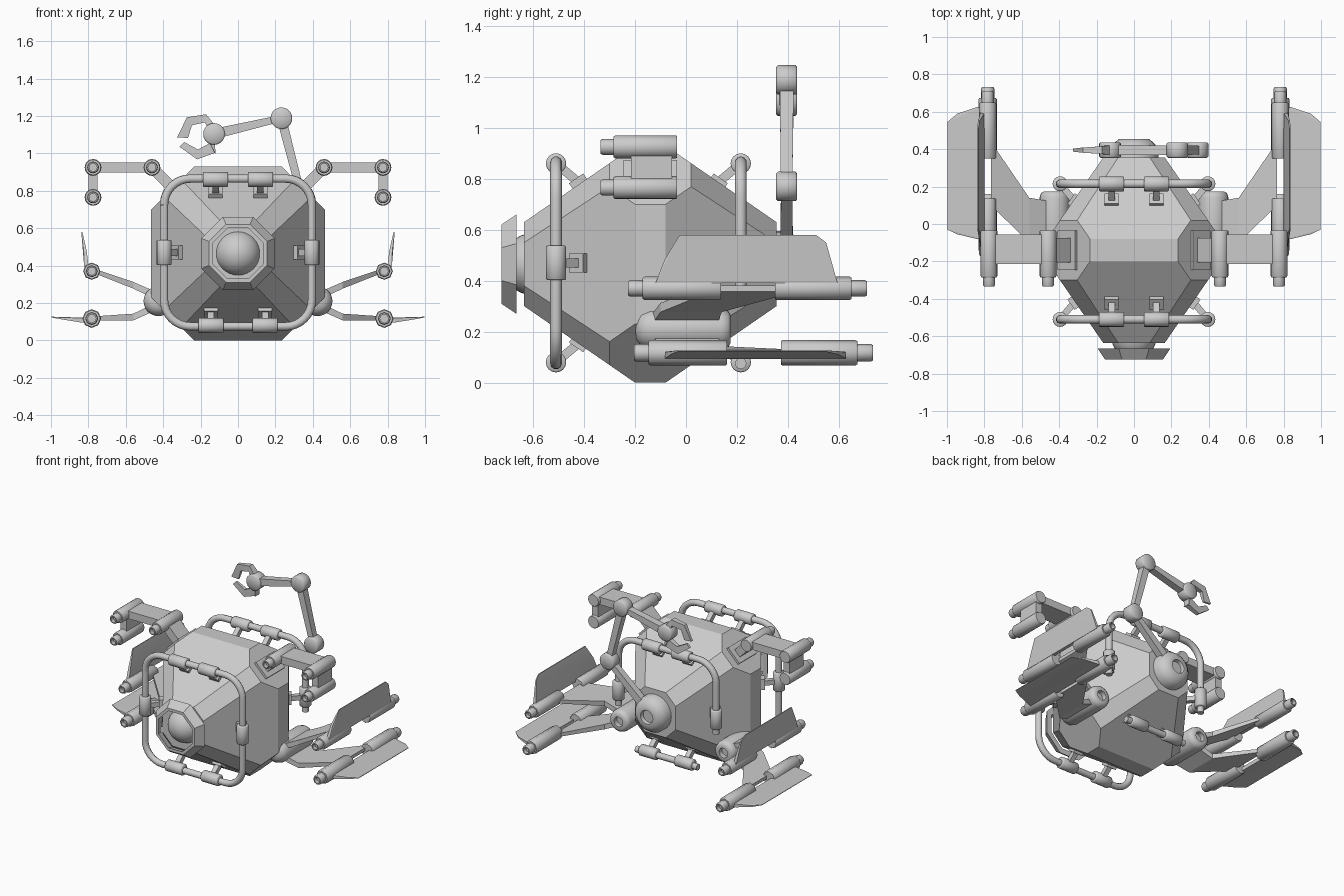
import bpy, bmesh, math
from mathutils import Vector

if "Cube" in bpy.data.objects:
    bpy.data.objects.remove(bpy.data.objects["Cube"])

grey = bpy.data.materials.new("light_grey")
grey.diffuse_color = (0.6, 0.6, 0.6, 1)
grey.use_nodes = True
grey.node_tree.nodes["Principled BSDF"].inputs["Base Color"].default_value = grey.diffuse_color
CZ = 0.465                                   # height of the hull centre


def finish(name, mesh, angle=50):
    mesh.materials.clear()
    mesh.materials.append(grey)
    mesh.shade_smooth()
    mesh.set_sharp_from_angle(angle=math.radians(angle))
    ob = bpy.data.objects.new(name, mesh)
    bpy.context.collection.objects.link(ob)
    return ob


def from_bm(name, bm, angle=50):
    bmesh.ops.recalc_face_normals(bm, faces=bm.faces)
    mesh = bpy.data.meshes.new(name)
    bm.to_mesh(mesh)
    bm.free()
    return finish(name, mesh, angle)


def solid(name, points):
    """Flat-faced convex solid around a set of points."""
    bm = bmesh.new()
    for p in points:
        bm.verts.new(p)
    bmesh.ops.convex_hull(bm, input=bm.verts)
    bmesh.ops.dissolve_limit(bm, angle_limit=0.02, verts=bm.verts, edges=bm.edges)
    return from_bm(name, bm, 5)


def link(name, p, q, w, h, w2=None, h2=None):
    """Tapered bar from p to q; w is measured along y where possible."""
    p, q = Vector(p), Vector(q)
    d = (q - p).normalized()
    side = Vector((0, 1, 0)) - d * d.y
    side.normalize()
    up = d.cross(side)
    pts = []
    for c, a, b in ((p, w, h), (q, w2 or w, h2 or h)):
        pts += [c + side * a / 2 * i + up * b / 2 * j for i in (-1, 1) for j in (-1, 1)]
    return solid(name, pts)


def lathe(name, origin, axis, profile, n=16, phase=0.0, angle=50, closed=False):
    """Revolve (distance, radius) points around an axis through origin."""
    quat = Vector(axis).to_track_quat('Z', 'Y')
    o = Vector(origin)
    bm = bmesh.new()
    rings = []
    for t, r in profile:
        rings.append([bm.verts.new(o + quat @ Vector((
            r * math.cos(phase + 2 * math.pi * i / n),
            r * math.sin(phase + 2 * math.pi * i / n), t))) for i in range(n)])
    pairs = list(zip(rings, rings[1:]))
    if closed:
        pairs.append((rings[-1], rings[0]))
    for a, b in pairs:
        for i in range(n):
            j = (i + 1) % n
            bm.faces.new((a[i], a[j], b[j], b[i]))
    bmesh.ops.remove_doubles(bm, verts=bm.verts, dist=1e-5)
    return from_bm(name, bm, angle)


def drum(name, c, axis, length, r, n=20):
    h, b = length / 2, r * 0.12
    return lathe(name, c, axis, [(-h, 0), (-h, r - b), (-h + b, r), (h - b, r), (h, r - b), (h, 0)], n)


def nozzle_tube(name, x, z, tip, shoulder, end, r, n):
    """Cylinder along y with a narrower hollow nozzle at the tip."""
    s = 1 if end > tip else -1
    L, k = abs(end - tip), abs(shoulder - tip)
    return lathe(name, (x, tip, z), (0, s, 0), [
        (.03, 0), (.03, r * .45), (0, r * .45), (0, r * .6), (.008, r * .7), (k, r * .7),
        (k, r * .9), (k + .008, r), (L - .005, r), (L, r * .93), (L, 0)], n)


def tube(name, pts, r):
    cu = bpy.data.curves.new(name, 'CURVE')
    cu.dimensions = '3D'
    cu.bevel_depth, cu.bevel_resolution, cu.use_fill_caps = r, 3, True
    sp = cu.splines.new('POLY')
    sp.points.add(len(pts) - 1)
    for p, co in zip(sp.points, pts):
        p.co = (*co, 1)
    tmp = bpy.data.objects.new(name + "_path", cu)
    bpy.context.collection.objects.link(tmp)
    mesh = bpy.data.meshes.new_from_object(tmp.evaluated_get(bpy.context.evaluated_depsgraph_get()))
    bpy.data.objects.remove(tmp)
    return finish(name, mesh)


# Faceted hull: bevelled double pyramid, symmetric about y = -0.14
hull_pts = []
for dy, a, b in ((.495, .165, .085), (.16, .396, .304), (.06, .465, .235)):
    for s in (-1, 1):
        for i in (-1, 1):
            for j in (-1, 1):
                hull_pts += [(i * a, -.14 + s * dy, CZ + j * b), (i * b, -.14 + s * dy, CZ + j * a)]
solid("hull", hull_pts)

# Front lens with octagonal bezel on thin posts
k = 1 / math.cos(math.pi / 8)
lathe("lens_bezel", (0, 0, CZ), (0, 1, 0),
      [(-.665, .195 * k), (-.725, .155 * k), (-.725, .135 * k), (-.665, .155 * k)],
      8, math.pi / 8, 20, True)
lathe("lens", (0, -.6, CZ), (0, 1, 0),
      [(-.122 * math.cos(math.pi * i / 16), .122 * math.sin(math.pi * i / 16)) for i in range(17)], 32)
for i in range(8):
    a = math.pi / 8 + i * math.pi / 4
    x, z = .155 * math.cos(a), CZ + .155 * math.sin(a)
    link("bezel_post", (x, -.62, z), (x, -.68, z), .012, .012)

# Rounded tube guards with sleeves and clamps
FZ, H, R = .47, .395, .14


def guard_corner(y, sx, sz):
    return [(sx * (H - R + R * math.cos(t)), y, FZ + sz * (H - R + R * math.sin(t)))
            for t in [math.pi / 2 * i / 8 for i in range(9)]]


def guard_sleeve(y, x, z, inward, d):
    along = (0, 0, 1) if inward[0] else (1, 0, 0)
    drum("guard_sleeve", (x, y, z), along, .135, .04, 16)
    p = Vector((x, y, z))
    to_body = Vector((inward[0] * .075, d * .09, inward[1] * .075))
    link("clamp_post", p, p + to_body, .035, .035)
    n = Vector((inward[0], 0, inward[1])) * .82 + Vector((0, d * .57, 0))
    t, u = Vector(along), n.cross(Vector(along))
    c = p + to_body
    solid("clamp_foot", [c + t * .037 * i + u * .034 * j + n * m
                         for i in (-1, 1) for j in (-1, 1) for m in (-.02, .02)])


for y, d in ((-.51, 1), (.215, -1)):
    top = guard_corner(y, -1, 1) + guard_corner(y, 1, 1)[::-1]
    if d > 0:
        loop = top + guard_corner(y, 1, -1) + guard_corner(y, -1, -1)[::-1]
        tube("front_guard", loop + [loop[0]], .023)
    else:
        tube("rear_guard", [(-H, y, .36)] + top + [(H, y, .36)], .023)
        tube("rear_guard_bar", [(-.25, y, FZ - H), (.25, y, FZ - H)], .023)
    for s in (-1, 1):
        guard_sleeve(y, s * .12, FZ + H - .005, (0, -1), d)
        guard_sleeve(y, s * .145, FZ - H + .005, (0, 1), d)
        guard_sleeve(y, s * H, FZ, (-s, 0), d)

for s in (-1, 1):
    # Upper tool rack: three nozzles on brackets
    for x, z in ((.46, .925), (.775, .925), (.775, .765)):
        nozzle_tube("rack_nozzle", s * x, z, -.335, -.285, -.035, .045, 16)
    link("rack_beam", (s * .46, -.135, .925), (s * .775, -.135, .925), .16, .055)
    link("rack_drop", (s * .775, -.135, .925), (s * .775, -.135, .765), .16, .05)
    link("rack_strut", (s * .46, -.14, .925), (s * .33, -.14, CZ + .33), .13, .06)
    link("rack_base", (s * .34, -.14, CZ + .34), (s * .362, -.14, CZ + .362), .21, .13)

    # Lower side pod with a hollow rear end
    lathe("side_pod", (s * .425, 0, .21), (0, 1, 0), [
        (-.2, 0), (-.195, .04), (-.175, .068), (-.14, .08), (.14, .08), (.165, .072),
        (.175, .055), (.175, .035), (.14, .035), (.14, 0)], 24)

    # Two swept arms, each ending in a long double thruster
    for z0, z1, z2, off, r in ((.24, .295, .37, 0, .046), (.18, .125, .117, .023, .05)):
        root = [(s * .44, y, z0 + e) for y in (-.14, .12) for e in (-.02, .02)]
        elbow = [(s * .56, y, z1 + e) for y in (-.10, .14) for e in (-.018, .018)]
        tip = [(s * .765, y, z2 + e) for y in (.10, .44) for e in (-.012, .012)]
        solid("inner_arm", root + elbow)
        solid("outer_arm", elbow + tip)
        nozzle_tube("front_thruster", s * .782, z2, -.227 + off, -.17 + off, .137 + off, r, 8)
        nozzle_tube("rear_thruster", s * .782, z2, .71 + off, .65 + off, .35 + off, r, 8)
        link("thruster_spine", (s * .782, .12 + off, z2), (s * .782, .37 + off, z2), .05, .05)

    # Upright fin and flat fin
    fin = ((-.12, .39, .81, .012), (-.085, .48, .817, .008), (-.025, .58, .835, .003),
           (.51, .58, .835, .003), (.55, .55, .83, .004), (.595, .39, .81, .012))
    solid("upright_fin", [(s * (x + e), y, z) for y, z, x, t in fin for e in (-t, t)])
    flat = ((.80, -.085, .107, .014), (.84, -.08, .108, .012), (.945, -.055, .118, .005),
            (.998, -.03, .125, .002), (.998, .545, .125, .002), (.945, .59, .118, .005),
            (.84, .625, .108, .012), (.80, .63, .107, .014))
    solid("flat_fin", [(s * x, y, z + e) for x, y, z, t in flat for e in (-t, t)])

# Rear socket and jointed arm
lathe("rear_socket", (0, 0, CZ), (0, 1, 0), [
    (.33, 0), (.33, .13), (.40, .13), (.43, .11), (.455, .08), (.455, .05), (.43, .045), (.43, 0)], 24)
AY = .395
shoulder, lower, upper, wrist = (0, AY, CZ), (.34, AY, .77), (.232, AY, 1.188), (-.128, AY, 1.104)
for p in (lower, upper, wrist):
    drum("arm_joint", p, (0, 1, 0), .082, .058)
link("arm_link", shoulder, lower, .05, .06, .045, .04)
link("arm_link", lower, upper, .045, .04, .055, .05)
link("arm_link", upper, wrist, .05, .035, .055, .055)

# Two-finger claw, each finger a chain of tapering segments (outer, inner points)
fingers = (
    (((-.122, 1.15), (-.15, 1.11)), ((-.171, 1.209), (-.176, 1.166)),
     ((-.273, 1.193), (-.246, 1.150)), ((-.326, 1.086), (-.268, 1.082))),
    (((-.12, 1.00), (-.125, 1.07)), ((-.125, 1.002), (-.15, 1.055)),
     ((-.219, .968), (-.214, 1.021)), ((-.312, 1.035), (-.287, 1.060))))
for f in fingers:
    for i in range(3):
        pts = []
        for j, t in ((i, .026 - .006 * i), (i + 1, .020 - .006 * i)):
            pts += [(x, AY + e, z) for x, z in f[j] for e in (-t, t)]
        solid("claw_finger", pts)
